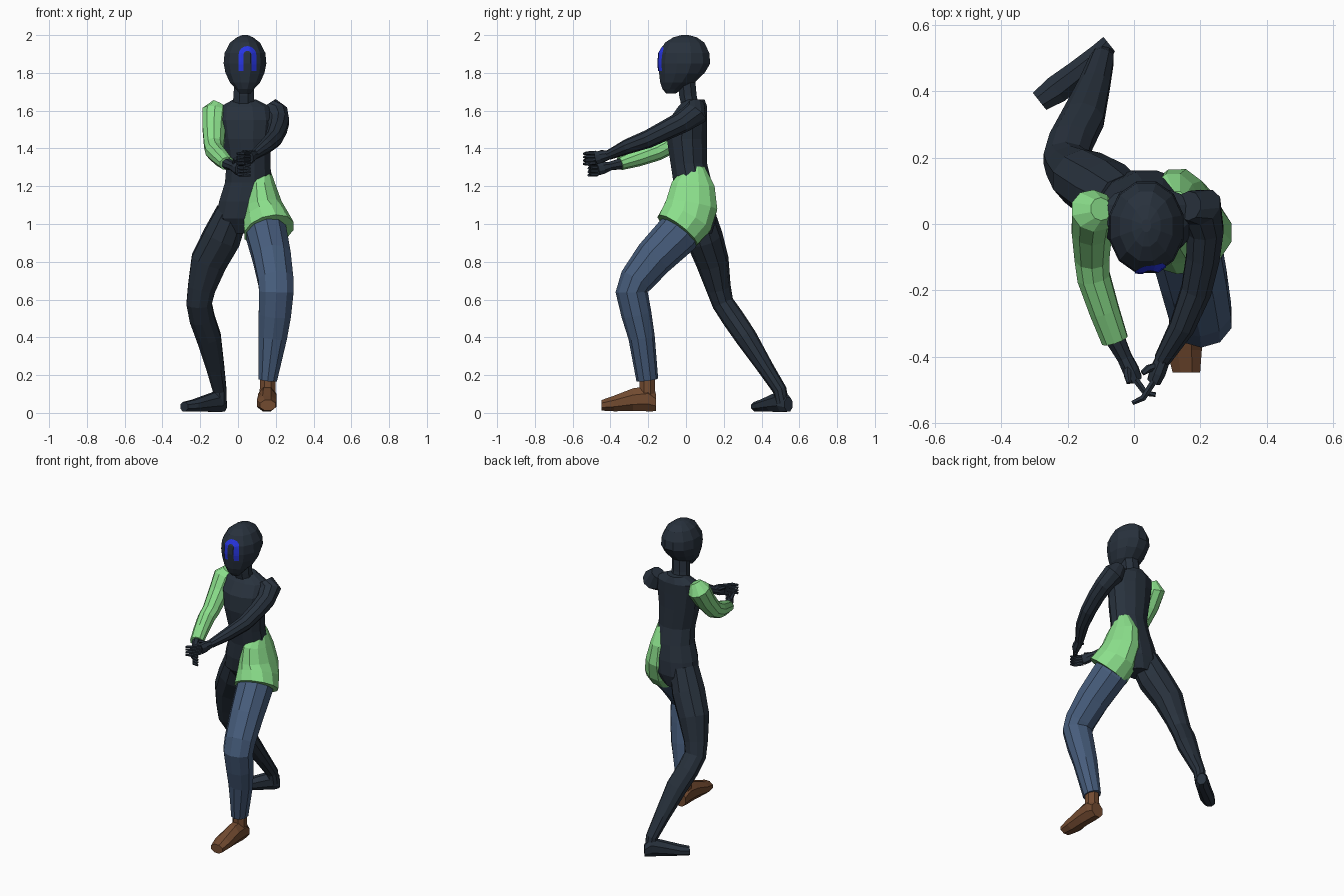
import bpy, math
from mathutils import Vector
from mathutils.bvhtree import BVHTree
import bmesh


def material(name, rgb):
    m = bpy.data.materials.new(name)
    m.diffuse_color = (*rgb, 1)
    return m


DARK = material("dark slate", (0.021, 0.031, 0.046))
GREEN = material("light green", (0.26, 0.74, 0.26))
JEANS = material("denim blue", (0.062, 0.108, 0.2))
BROWN = material("shoe brown", (0.17, 0.07, 0.03))
BLUE = material("face mark blue", (0.02, 0.035, 0.75))


def finish(name, bm, mat):
    bmesh.ops.recalc_face_normals(bm, faces=bm.faces)
    me = bpy.data.meshes.new(name)
    bm.to_mesh(me)
    bm.free()
    me.materials.append(mat)
    ob = bpy.data.objects.new(name, me)
    bpy.context.collection.objects.link(ob)
    return ob


def loft(name, rings, mat, sides=8, normal=None):
    """Skin elliptical rings (x, y, z, half width[, half depth]) along a path."""
    bm = bmesh.new()
    pts = [Vector(r[:3]) for r in rings]
    loops = []
    for i, r in enumerate(rings):
        if normal:
            t = Vector(normal).normalized()
        else:
            t = (pts[min(i + 1, len(pts) - 1)] - pts[max(i - 1, 0)]).normalized()
        u = Vector((1, 0, 0))
        u = (u - t * u.dot(t)).normalized()
        v = t.cross(u)
        loop = []
        for k in range(sides):
            a = 2 * math.pi * (k + 0.5) / sides
            loop.append(bm.verts.new(pts[i] + u * r[3] * math.cos(a) + v * r[-1] * math.sin(a)))
        loops.append(loop)
    for a, b in zip(loops, loops[1:]):
        for k in range(sides):
            j = (k + 1) % sides
            bm.faces.new((a[k], a[j], b[j], b[k]))
    bm.faces.new(loops[0])
    bm.faces.new(loops[-1])
    return finish(name, bm, mat)


UP = (0, 0, 1)

# Torso, neck and head
loft("torso", [(.02, .07, .95, .07, .07), (.03, .055, 1.03, .15, .11), (.045, .045, 1.12, .15, .115),
               (.055, .035, 1.22, .128, .105), (.055, .015, 1.32, .12, .1), (.045, .005, 1.45, .135, .11),
               (.043, .01, 1.55, .15, .105), (.04, .035, 1.62, .14, .08), (.035, .045, 1.66, .06, .055)],
     DARK, 12, UP)
loft("neck", [(.03, .025, 1.61, .065, .05), (.03, .01, 1.68, .058, .05), (.035, .0, 1.79, .058, .05)],
     DARK, 8, UP)
head = loft("head", [(.037, -.08, 1.69, .03, .025), (.037, -.072, 1.715, .05, .055), (.037, -.045, 1.75, .083, .095),
                     (.037, -.022, 1.8, .107, .125), (.037, -.01, 1.85, .117, .143), (.037, -.01, 1.905, .112, .138),
                     (.037, -.007, 1.96, .082, .108), (.037, -.005, 1.988, .045, .065), (.037, -.005, 2, .015, .02)],
            DARK, 12, UP)

# Arch painted on the face, laid onto the head surface
tree = BVHTree.FromPolygons([v.co for v in head.data.vertices], [p.vertices for p in head.data.polygons])
line = [(-1, 0, 1.81 + .085 * i / 5) for i in range(5)]
line += [(-math.cos(a), math.sin(a), 1.895) for a in [math.pi * i / 10 for i in range(11)]]
line += [(1, 0, 1.895 - .085 * i / 5) for i in range(1, 6)]
bm = bmesh.new()
rows = []
for cx, cz, z in line:
    row = []
    for rad in (.047, .034, .021):
        x, zz = .05 + cx * rad, z + cz * rad
        hit = tree.ray_cast(Vector((x, -1, zz)), Vector((0, 1, 0)))[0]
        row.append(bm.verts.new((x, hit.y - .004, zz)))
    rows.append(row)
for a, b in zip(rows, rows[1:]):
    for k in range(2):
        bm.faces.new((a[k], a[k + 1], b[k + 1], b[k]))
mark = finish("face_arch", bm, BLUE)
if sum(p.normal.y for p in mark.data.polygons) > 0:
    mark.data.flip_normals()

# Green hip wrap flaring over the forward thigh
loft("hip_wrap", [(.13, .05, 1.31, .035, .05), (.118, .038, 1.21, .082, .118), (.13, .03, 1.1, .105, .142),
                  (.145, .005, 1.03, .122, .145), (.165, -.045, .965, .138, .132)], GREEN, 12)

# Forward leg with shoe
loft("forward_leg", [(.13, .03, 1.04, .1), (.15, -.04, .95, .112, .118), (.18, -.17, .82, .105, .105),
                     (.2, -.265, .7, .098, .09), (.203, -.288, .64, .096, .085), (.195, -.262, .52, .09, .08),
                     (.183, -.235, .4, .08, .07), (.157, -.205, .175, .052, .058)], JEANS, 10)
loft("shoe", [(.155, -.158, .055, .045, .05), (.155, -.2, .075, .052, .072), (.155, -.28, .07, .052, .065),
              (.152, -.38, .05, .057, .045), (.158, -.448, .04, .045, .03)], BROWN, 8, (0, -1, 0))
loft("shoe_ankle", [(.157, -.205, .07, .047), (.157, -.205, .2, .043)], BROWN, 8)

# Rear leg with bare foot
loft("rear_leg", [(-.03, .06, 1.06, .09, .09), (-.085, .095, .93, .105, .1), (-.155, .14, .8, .1, .088),
                  (-.193, .172, .66, .077, .066), (-.206, .196, .58, .07, .058), (-.19, .25, .5, .07, .06),
                  (-.155, .318, .4, .068, .058), (-.12, .42, .24, .05, .044), (-.097, .497, .12, .038, .037),
                  (-.095, .51, .05, .035)], DARK, 10)
loft("rear_foot", [(-.075, .543, .045, .03, .04), (-.1, .51, .062, .04, .062), (-.17, .455, .05, .042, .047),
                   (-.235, .405, .038, .046, .034), (-.285, .37, .033, .035, .027)], DARK, 8, (-.78, -.62, 0))

# Arms
loft("green_sleeve", [(-.1, .045, 1.64, .035), (-.122, .04, 1.595, .07), (-.127, -.015, 1.51, .064),
                      (-.127, -.1, 1.415, .055), (-.122, -.16, 1.385, .052), (-.09, -.26, 1.35, .047),
                      (-.058, -.35, 1.32, .042, .036)], GREEN, 10)
loft("green_arm_wrist", [(-.06, -.34, 1.32, .032), (-.02, -.42, 1.303, .022)], DARK, 8)
loft("dark_arm", [(.165, .055, 1.635, .045), (.2, .05, 1.585, .068), (.215, -.02, 1.54, .058),
                  (.208, -.1, 1.5, .053), (.188, -.2, 1.45, .048), (.145, -.31, 1.41, .04),
                  (.085, -.41, 1.365, .026)], DARK, 10)


# Hands: palm, four curled fingers and a thumb
def hand(name, wrist, palm, tip, thumb):
    w, p, t = Vector(wrist), Vector(palm), Vector(tip)
    loft(name + "_palm", [(*w, .024, .024), (*(w.lerp(p, .6)), .026, .035), (*p, .022, .036)], DARK, 8)
    for i in range(4):
        off = Vector((0, 0, .027 - .018 * i))
        bend = p.lerp(t, .5) + Vector((0, -.018, 0))
        loft(f"{name}_finger_{i + 1}", [(*(p + off), .011), (*(bend + off), .01), (*(t + off), .007)], DARK, 6)
    th = Vector(thumb)
    loft(name + "_thumb", [(*w.lerp(p, .3), .013), (*w.lerp(th, .7), .012), (*th, .008)], DARK, 6)


hand("lower_hand", (-.03, -.4, 1.307), (.005, -.47, 1.29), (.065, -.515, 1.285), (-.015, -.48, 1.345))
hand("upper_hand", (.088, -.405, 1.367), (.06, -.475, 1.35), (-.005, -.54, 1.345), (.025, -.45, 1.385))
